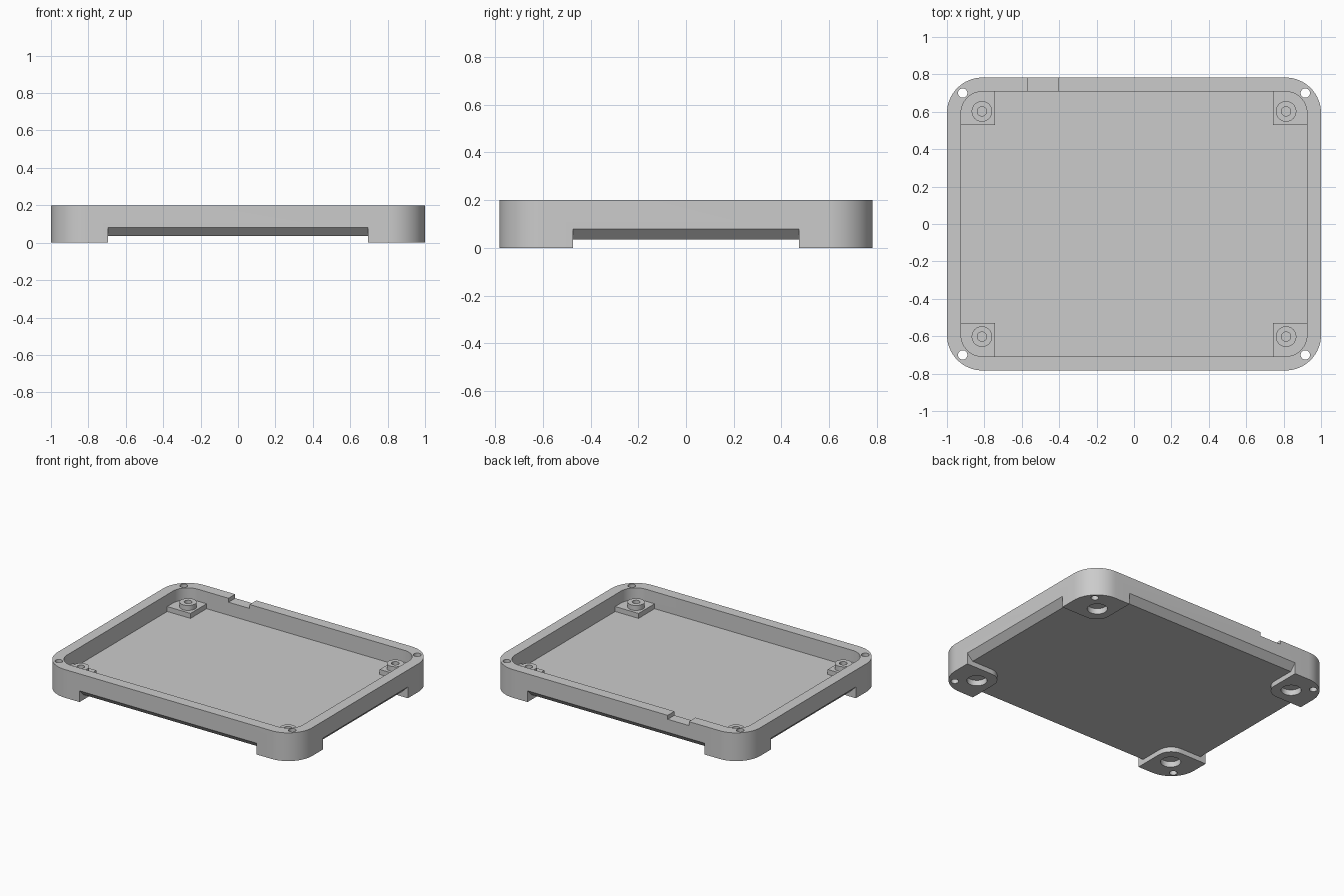
import bpy, bmesh, math

old = bpy.data.objects.get("Cube")
if old:
    bpy.data.objects.remove(old, do_unlink=True)

W, D, H = 1.0, 0.783, 0.2          # half width, half depth, height
WALL, FLOOR, UNDER, ARCH = 0.075, 0.08, 0.035, 0.08
FOOT_X, FOOT_Y, FOOT_R = 0.695, 0.475, 0.1
CORNERS = [(sx, sy) for sx in (-1, 1) for sy in (-1, 1)]

grey = bpy.data.materials.new("light_grey")
grey.use_nodes = True
grey.diffuse_color = (0.6, 0.6, 0.6, 1)
grey.node_tree.nodes["Principled BSDF"].inputs["Base Color"].default_value = (0.6, 0.6, 0.6, 1)


def arc(cx, cy, r, a0, a1, n=16):
    return [(cx + r * math.cos(math.radians(a0 + (a1 - a0) * i / n)),
             cy + r * math.sin(math.radians(a0 + (a1 - a0) * i / n))) for i in range(n + 1)]


def rounded_rect(hx, hy, r):
    pts = []
    for k, (sx, sy) in enumerate([(1, 1), (-1, 1), (-1, -1), (1, -1)]):
        pts += arc(sx * (hx - r), sy * (hy - r), r, 90 * k, 90 * k + 90)
    return pts


def circle(x, y, r, n=40):
    return arc(x, y, r, 0, 360, n)[:-1]


def rect(x0, y0, x1, y1):
    return [(x0, y0), (x1, y0), (x1, y1), (x0, y1)]


def prism(name, outline, lo, hi, place=lambda a, b, t: (a, b, t)):
    """Extrude a 2D outline from lo to hi; place maps it into space."""
    bm = bmesh.new()
    rings = [[bm.verts.new(place(a, b, t)) for a, b in outline] for t in (lo, hi)]
    n = len(outline)
    for i in range(n):
        j = (i + 1) % n
        bm.faces.new((rings[0][i], rings[0][j], rings[1][j], rings[1][i]))
    bm.faces.new(rings[0][::-1])
    bm.faces.new(rings[1])
    bmesh.ops.recalc_face_normals(bm, faces=bm.faces)
    mesh = bpy.data.meshes.new(name)
    bm.to_mesh(mesh)
    bm.free()
    mesh.materials.append(grey)
    ob = bpy.data.objects.new(name, mesh)
    bpy.context.collection.objects.link(ob)
    return ob


def combine(target, tool, operation):
    mod = target.modifiers.new(operation.lower(), "BOOLEAN")
    mod.operation, mod.solver, mod.object = operation, "EXACT", tool
    bpy.context.view_layer.objects.active = target
    bpy.ops.object.modifier_apply(modifier=mod.name)
    bpy.data.objects.remove(tool, do_unlink=True)


# Tray shell
tray = prism("case_tray", rounded_rect(W, D, 0.19), 0, H)
combine(tray, prism("cavity", rounded_rect(W - WALL, D - WALL, 0.115), FLOOR, H + 0.1), "DIFFERENCE")

# Underside void, leaving four rounded feet
q = [(1.2, FOOT_Y)] + arc(FOOT_X + FOOT_R, FOOT_Y + FOOT_R, FOOT_R, 270, 180) + [(FOOT_X, 1.2)]
mirror_x = [(-x, y) for x, y in q[::-1]]
half = q + mirror_x
void = half + [(-x, -y) for x, y in half]
combine(tray, prism("foot_void", void, -0.1, UNDER), "DIFFERENCE")

# Sloped arches under the four walls
for s in (-1, 1):
    for edge, span, place in (
            (D, FOOT_X, lambda a, b, t: (t, s * a, b)),
            (W, FOOT_Y, lambda a, b, t: (s * a, t, b))):
        wedge = [(edge + 0.05, ARCH + 0.05), (edge - 0.065, ARCH - 0.065), (edge + 0.05, ARCH - 0.065)]
        combine(tray, prism("arch", wedge, -span, span, place), "DIFFERENCE")

# Corner pads, screw posts and holes
for sx, sy in CORNERS:
    px, py = sx * 0.813, sy * 0.602
    pad = rect(sx * 0.742, sy * 0.528, sx * 0.93, sy * 0.714)
    combine(tray, prism("pad", pad, 0.06, 0.115), "UNION")
    combine(tray, prism("post", circle(px, py, 0.055), 0.1, 0.15), "UNION")
    combine(tray, prism("post_hole", circle(px, py, 0.025), 0.08, 0.3), "DIFFERENCE")
    combine(tray, prism("foot_recess", circle(px, py, 0.065), -0.1, 0.04), "DIFFERENCE")
    combine(tray, prism("corner_hole", circle(sx * 0.916, sy * 0.7, 0.025), -0.1, 0.3), "DIFFERENCE")

# Notch in the back rim
combine(tray, prism("rim_notch", rect(-0.57, 0.66, -0.405, 0.9), 0.172, 0.3), "DIFFERENCE")

bpy.ops.object.select_all(action="DESELECT")
tray.select_set(True)
bpy.context.view_layer.objects.active = tray
bpy.ops.object.shade_smooth_by_angle(angle=math.radians(30))
